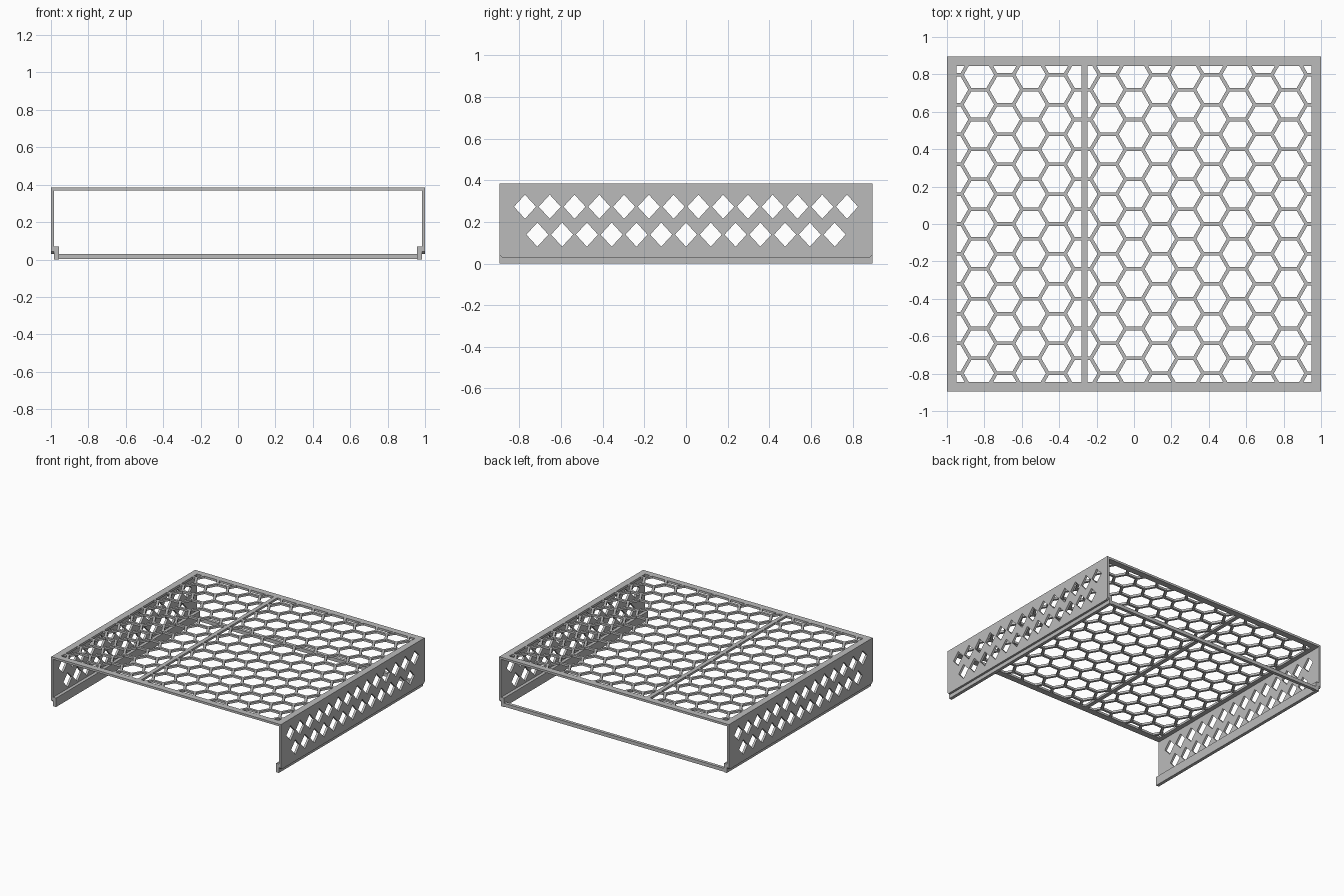
import bpy
import bmesh
from math import cos, sin, radians, sqrt

old = bpy.data.objects.get("Cube")
if old:
    bpy.data.objects.remove(old, do_unlink=True)

# Overall sizes
HALF_X, HALF_Y, TOP = 1.0, 0.895, 0.385
SHEET = 0.017
WALL_LOW = 0.03

grey = bpy.data.materials.new("metal_grey")
grey.use_nodes = True
GREY = (0.5, 0.5, 0.5, 1)
grey.diffuse_color = GREY
grey.node_tree.nodes["Principled BSDF"].inputs["Base Color"].default_value = GREY


def perforated_sheet(name, outline, holes, location, rotation=(0, 0, 0)):
    """Flat sheet cut by polygon holes, made from a filled 2D curve."""
    curve = bpy.data.curves.new(name + "_profile", 'CURVE')
    curve.dimensions = '2D'
    curve.fill_mode = 'BOTH'
    curve.extrude = SHEET / 2
    for loop in [outline] + holes:
        spline = curve.splines.new('POLY')
        spline.points.add(len(loop) - 1)
        for point, (u, v) in zip(spline.points, loop):
            point.co = (u, v, 0, 1)
        spline.use_cyclic_u = True
    helper = bpy.data.objects.new(name + "_profile", curve)
    bpy.context.collection.objects.link(helper)
    graph = bpy.context.evaluated_depsgraph_get()
    mesh = bpy.data.meshes.new_from_object(helper.evaluated_get(graph))
    bpy.data.objects.remove(helper, do_unlink=True)
    bm = bmesh.new()
    bm.from_mesh(mesh)
    bmesh.ops.remove_doubles(bm, verts=bm.verts, dist=0.0001)
    bmesh.ops.recalc_face_normals(bm, faces=bm.faces)
    for face in bm.faces:
        face.smooth = False
    bm.to_mesh(mesh)
    bm.free()
    mesh.materials.clear()
    mesh.materials.append(grey)
    obj = bpy.data.objects.new(name, mesh)
    obj.location, obj.rotation_euler = location, rotation
    bpy.context.collection.objects.link(obj)
    return obj


def box(name, low, high):
    bpy.ops.mesh.primitive_cube_add(size=1)
    obj = bpy.context.object
    obj.name = name
    obj.location = [(a + b) / 2 for a, b in zip(low, high)]
    obj.scale = [b - a for a, b in zip(low, high)]
    obj.data.materials.append(grey)
    return obj


def clip(poly, axis, limit, sign):
    """Keep the part of a polygon where sign * coordinate <= sign * limit."""
    result = []
    for i, p in enumerate(poly):
        q = poly[(i + 1) % len(poly)]
        dp, dq = sign * (limit - p[axis]), sign * (limit - q[axis])
        if dp >= 0:
            result.append(p)
        if dp * dq < 0:
            t = dp / (dp - dq)
            result.append((p[0] + t * (q[0] - p[0]), p[1] + t * (q[1] - p[1])))
    return result


def area(poly):
    return abs(sum(p[0] * q[1] - q[0] * p[1]
                   for p, q in zip(poly, poly[1:] + poly[:1]))) / 2


# Top grille: honeycomb clipped to two windows beside a divider strip
PITCH, WEB = 0.1596, 0.019
radius = (PITCH - WEB) / sqrt(3)
column_step = PITCH * sqrt(3) / 2
WINDOW_Y = 0.846
windows = [(-0.948, -0.281), (-0.249, 0.948)]
holes = []
for left, right in windows:
    for column in range(-8, 9):
        for row in range(-7, 8):
            cx = column * column_step
            cy = (row + 0.5 * (column % 2)) * PITCH
            cell = [(cx + radius * cos(radians(60 * k)),
                     cy + radius * sin(radians(60 * k))) for k in range(6)]
            for axis, limit, sign in ((0, left, -1), (0, right, 1),
                                      (1, -WINDOW_Y, -1), (1, WINDOW_Y, 1)):
                cell = clip(cell, axis, limit, sign)
            if len(cell) > 2 and area(cell) > 0.0001:
                holes.append(cell)
rectangle = [(-HALF_X, -HALF_Y), (HALF_X, -HALF_Y),
             (HALF_X, HALF_Y), (-HALF_X, HALF_Y)]
perforated_sheet("top_grille", rectangle, holes, (0, 0, TOP - SHEET / 2))

# Side walls: two staggered rows of diamond holes, clipped lower corners
STEP = 0.119
diamonds = []
for count, z in ((14, 0.273), (13, 0.139)):
    for i in range(count):
        y = (i - (count - 1) / 2) * STEP
        diamonds.append([(y - 0.053, z), (y, z - 0.058),
                         (y + 0.053, z), (y, z + 0.058)])
cut = 0.012
wall_top = TOP - SHEET
wall = [(-HALF_Y + cut, WALL_LOW), (HALF_Y - cut, WALL_LOW),
        (HALF_Y, WALL_LOW + cut), (HALF_Y, wall_top),
        (-HALF_Y, wall_top), (-HALF_Y, WALL_LOW + cut)]
for side, label in ((1, "left"), (-1, "right")):
    perforated_sheet(label + "_wall", wall, diamonds,
                     (side * (HALF_X - SHEET / 2), 0, 0),
                     (radians(90), 0, radians(90)))
    # Lower rail along the inside of the wall
    xs = sorted((side * 0.958, side * (HALF_X - SHEET)))
    box(label + "_rail", (xs[0], -HALF_Y, 0), (xs[1], HALF_Y, 0.07))

# Cross bar joining the rails at the back
box("back_bar", (-0.958, HALF_Y - 0.025, 0.003), (0.958, HALF_Y, 0.03))
